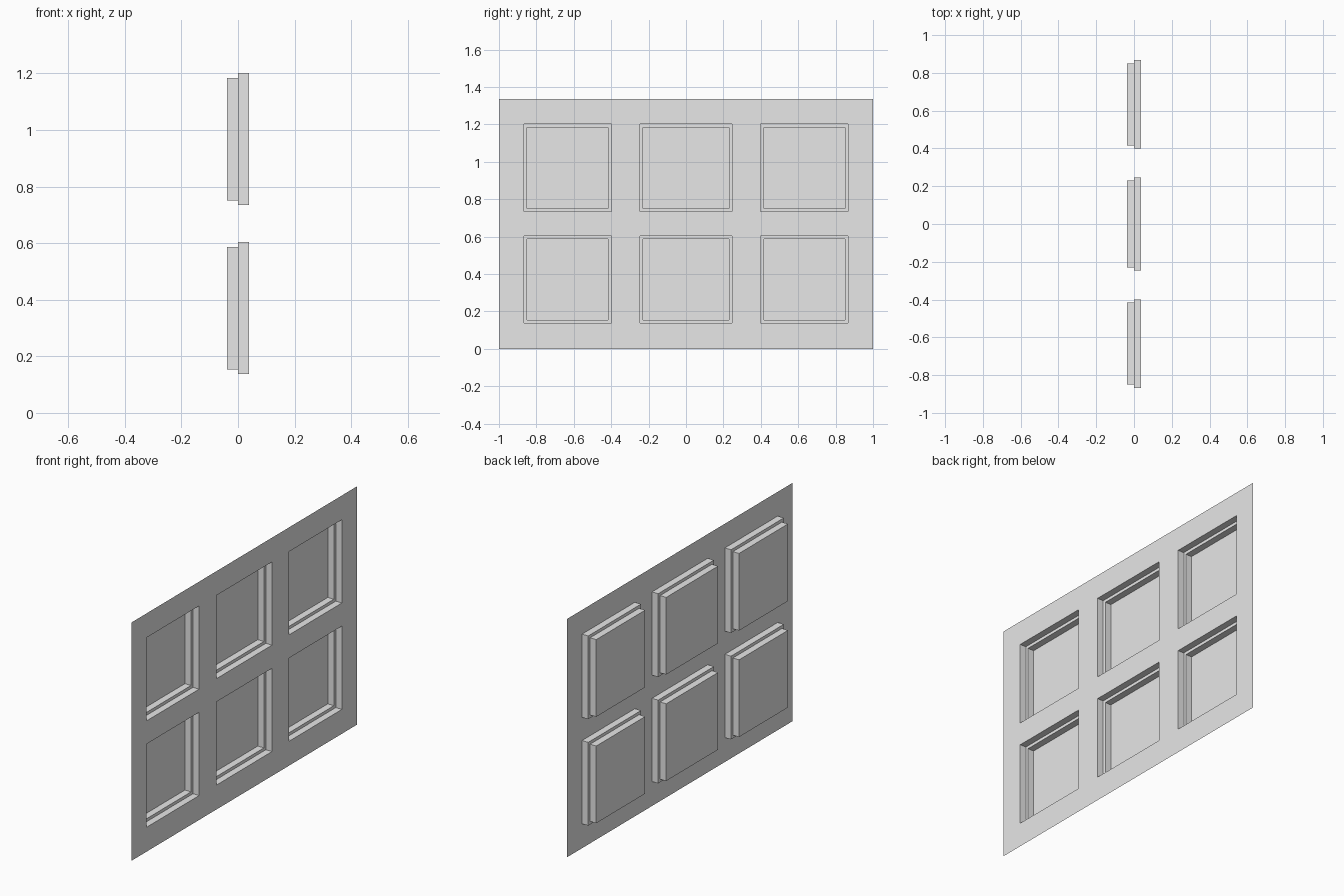
import bpy

cube = bpy.data.objects.get("Cube")
if cube:
    bpy.data.objects.remove(cube, do_unlink=True)

# One plain grey for everything
grey = bpy.data.materials.new("plain grey")
grey.use_nodes = True
colour = (0.8, 0.8, 0.8, 1)
grey.diffuse_color = colour
grey.node_tree.nodes["Principled BSDF"].inputs["Base Color"].default_value = colour

DEPTH = 0.038    # each of the two recess steps
LEDGE = 0.017    # width of the ledge between the steps
Y_CUTS = [-1, -0.867, -0.399, -0.247, 0.247, 0.399, 0.867, 1]
Z_CUTS = [0, 0.137, 0.604, 0.734, 1.201, 1.337]


def make_object(name, verts, faces):
    mesh = bpy.data.meshes.new(name)
    mesh.from_pydata(verts, [], faces)
    mesh.materials.append(grey)
    obj = bpy.data.objects.new(name, mesh)
    bpy.context.collection.objects.link(obj)
    return obj


def ring(x, y0, y1, z0, z1, inset=0):
    """Rectangle facing +x."""
    y0, y1, z0, z1 = y0 + inset, y1 - inset, z0 + inset, z1 - inset
    return [(x, y0, z0), (x, y1, z0), (x, y1, z1), (x, y0, z1)]


def make_recess(name, bounds):
    """Two-step pan open towards +x: wall, ledge, wall and floor."""
    rings = [ring(DEPTH, *bounds), ring(0, *bounds),
             ring(0, *bounds, LEDGE), ring(-DEPTH, *bounds, LEDGE)]
    verts = [v for r in rings for v in r]
    faces = []
    for step in range(len(rings) - 1):
        a, b = step * 4, step * 4 + 4
        for i in range(4):
            j = (i + 1) % 4
            faces.append((a + i, a + j, b + j, b + i))
    last = len(verts) - 4
    faces.append(tuple(range(last, last + 4)))
    make_object(name, verts, faces)


# Thin face sheet with window openings, and a stepped recess behind each one
columns = len(Y_CUTS)
sheet_verts = [(DEPTH, y, z) for z in Z_CUTS for y in Y_CUTS]
sheet_faces = []
for row in range(len(Z_CUTS) - 1):
    for col in range(columns - 1):
        if row % 2 and col % 2:
            level = "lower" if row == 1 else "upper"
            place = ("front", "middle", "back")[col // 2]
            make_recess(f"{level}_{place}_recess",
                        (Y_CUTS[col], Y_CUTS[col + 1], Z_CUTS[row], Z_CUTS[row + 1]))
        else:
            a = row * columns + col
            sheet_faces.append((a, a + 1, a + columns + 1, a + columns))
make_object("face_sheet", sheet_verts, sheet_faces)
